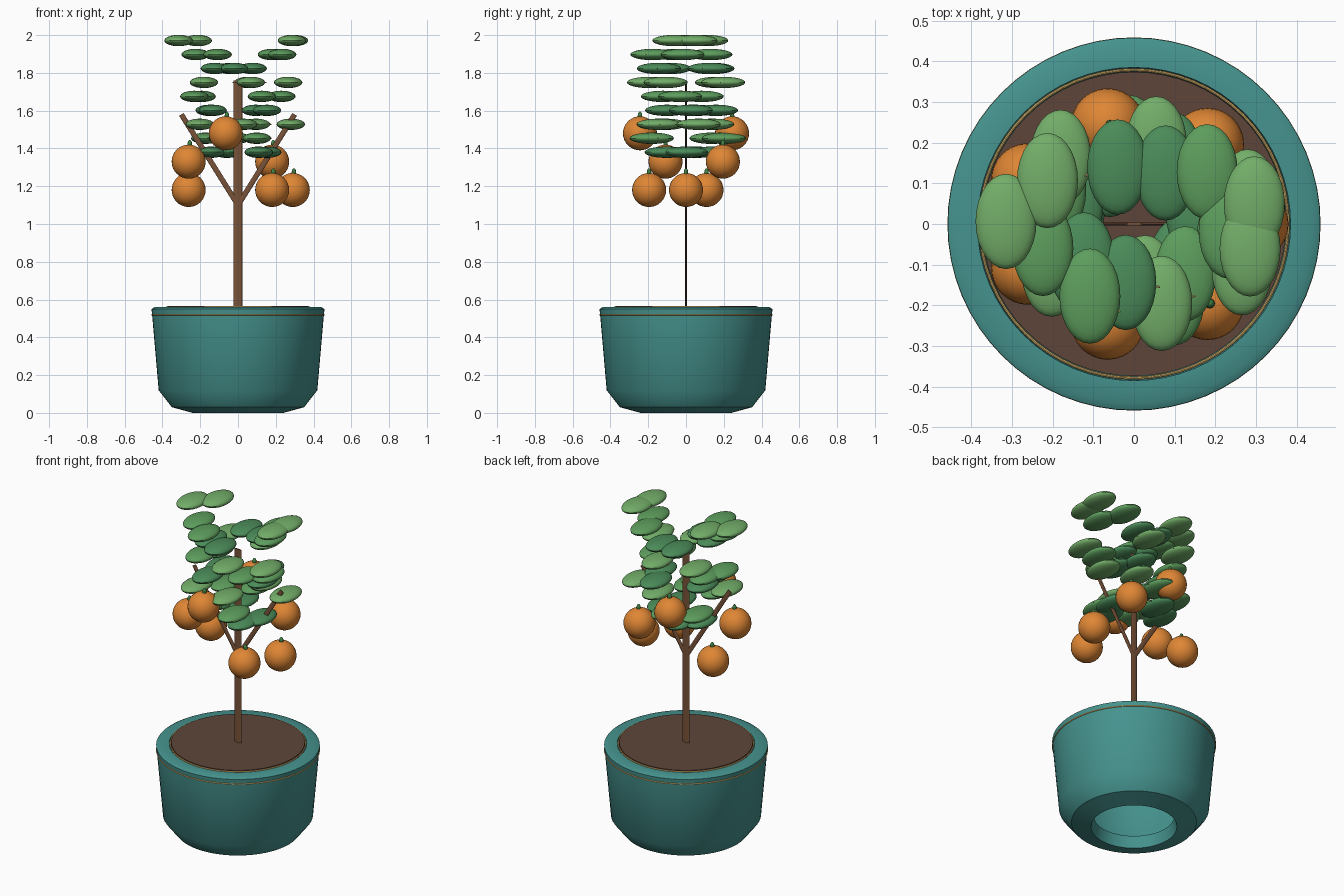
import bpy, bmesh, math
from mathutils import Vector, Matrix

if "Cube" in bpy.data.objects:
    bpy.data.objects.remove(bpy.data.objects["Cube"])


def material(name, rgb):
    m = bpy.data.materials.new(name)
    m.diffuse_color = (*rgb, 1)
    m.use_nodes = True
    m.node_tree.nodes["Principled BSDF"].inputs["Base Color"].default_value = m.diffuse_color
    return m


TEAL = material("teal_glaze", (0.06, 0.29, 0.27))
GOLD = material("gold_trim", (0.72, 0.47, 0.15))
SOIL = material("soil", (0.11, 0.06, 0.042))
BARK = material("bark", (0.19, 0.085, 0.04))
ORANGE = material("orange_peel", (0.74, 0.24, 0.035))
STEM = material("stem_green", (0.05, 0.22, 0.06))
VEIN = material("leaf_vein", (0.6, 0.55, 0.2))
GREENS = [material("leaf_dark", (0.07, 0.26, 0.10)),
          material("leaf_mid", (0.11, 0.34, 0.11)),
          material("leaf_light", (0.17, 0.42, 0.14))]


def finish(name, bm, mat, angle=35):
    mesh = bpy.data.meshes.new(name)
    bmesh.ops.recalc_face_normals(bm, faces=bm.faces)
    bm.to_mesh(mesh)
    bm.free()
    ob = bpy.data.objects.new(name, mesh)
    bpy.context.collection.objects.link(ob)
    mesh.materials.append(mat)
    bpy.context.view_layer.objects.active = ob
    ob.select_set(True)
    bpy.ops.object.shade_smooth_by_angle(angle=math.radians(angle))
    ob.select_set(False)
    return ob


def lathe(name, profile, mat, steps=64):
    """Revolve a closed (r, z) profile about z."""
    bm = bmesh.new()
    rings = [[bm.verts.new((r * math.cos(a), r * math.sin(a), z)) for r, z in profile]
             for a in (2 * math.pi * i / steps for i in range(steps))]
    n = len(profile)
    for i in range(steps):
        a, b = rings[i], rings[(i + 1) % steps]
        for j in range(n):
            k = (j + 1) % n
            bm.faces.new((a[j], b[j], b[k], a[k]))
    return finish(name, bm, mat)


def ring(name, radius, z, thick, mat):
    pts = [(radius + thick * math.cos(t), z + thick * math.sin(t))
           for t in (math.pi * k / 4 for k in range(8))]
    return lathe(name, pts, mat)


def ellipsoid(name, centre, radii, mat, u=32, v=16):
    bm = bmesh.new()
    bmesh.ops.create_uvsphere(bm, u_segments=u, v_segments=v, radius=1,
                              matrix=Matrix.Translation(centre) @ Matrix.Diagonal((*radii, 1)))
    return finish(name, bm, mat)


def rod(name, p, q, radius, mat, flat=1.0, end_radius=None, sides=16):
    """Cylinder between two points, optionally flattened in world y."""
    p, q = Vector(p), Vector(q)
    d = q - p
    rot = d.to_track_quat('Z', 'Y').to_matrix().to_4x4()
    squash = Matrix.Diagonal((1, flat, 1, 1))
    bm = bmesh.new()
    bmesh.ops.create_cone(bm, cap_ends=True, segments=sides, radius1=radius,
                          radius2=end_radius or radius, depth=d.length,
                          matrix=Matrix.Translation((p + q) / 2) @ squash @ rot)
    return finish(name, bm, mat)


# Pot: thick shell, open underneath
lathe("pot", [(0.24, 0.0), (0.35, 0.03), (0.42, 0.12), (0.453, 0.50), (0.458, 0.55),
              (0.44, 0.56), (0.385, 0.56), (0.383, 0.50), (0.352, 0.16),
              (0.31, 0.10), (0.225, 0.07)], TEAL)
ring("outer_trim", 0.455, 0.52, 0.004, GOLD)
ring("inner_trim", 0.379, 0.56, 0.004, GOLD)

# Soil disc
rod("soil", (0, 0, 0.535), (0, 0, 0.567), 0.374, SOIL, sides=64)

# Flattened trunk and two branches
rod("trunk", (0, 0, 0.55), (0, 0, 1.76), 0.0225, BARK, flat=0.18)
for side, label in ((-1, "left"), (1, "right")):
    rod(label + "_branch", (0, 0, 1.10), (side * 0.30, 0, 1.58), 0.014, BARK, flat=0.28)

# Leaves: golden-angle spiral, nine repeating layers
for i in range(36):
    layer = i % 9
    a = math.radians(137.5 * i)
    rx = (0.155, 0.235, 0.315)[layer % 3]
    ry = (0.145, 0.20)[layer % 2]
    c = Vector((rx * math.cos(a), ry * math.sin(a), 1.38 + 0.0739 * layer))
    ellipsoid(f"leaf_{i}", c, (0.075, 0.117, 0.03), GREENS[layer % 3], 28, 14)
    t = Vector((-math.sin(a), math.cos(a), 0)) * 0.085
    rod(f"leaf_vein_{i}", c - t, c + t, 0.003, VEIN, sides=6)

# Seven oranges with stems
for k in range(7):
    a = 2 * math.pi * k / 7
    c = Vector((0.29 * math.cos(a), 0.25 * math.sin(a), 1.18 + 0.15 * (k % 3)))
    ellipsoid(f"orange_{k}", c, (0.09, 0.09, 0.09), ORANGE)
    ellipsoid(f"orange_stem_{k}", c + Vector((0.006, 0, 0.093)), (0.012, 0.012, 0.022), STEM, 12, 8)
